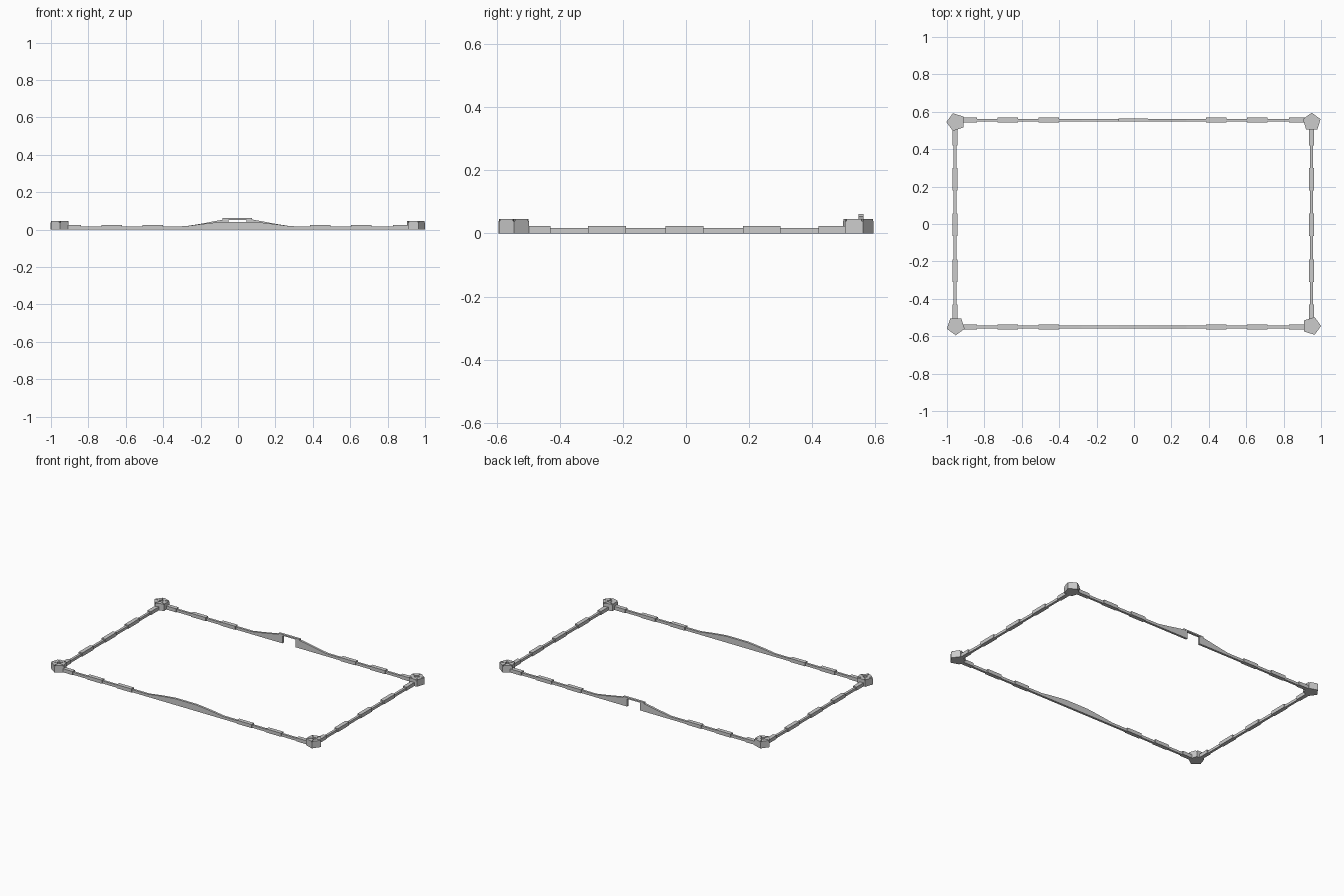
import bpy, bmesh
from math import cos, sin, pi, radians
from mathutils import Vector

if "Cube" in bpy.data.objects:
    bpy.data.objects.remove(bpy.data.objects["Cube"])

XL, XR, YF, YB = -0.955, 0.95, -0.55, 0.555


def mesh_object(name, bm):
    bmesh.ops.recalc_face_normals(bm, faces=bm.faces)
    me = bpy.data.meshes.new(name)
    bm.to_mesh(me)
    bm.free()
    ob = bpy.data.objects.new(name, me)
    bpy.context.collection.objects.link(ob)
    return ob


def prism(bm, pts, offset):
    """Extrude a closed 3D polygon along an offset."""
    off = Vector(offset)
    a = [bm.verts.new(p) for p in pts]
    b = [bm.verts.new(Vector(p) + off) for p in pts]
    bm.faces.new(a)
    bm.faces.new(b)
    n = len(a)
    for i in range(n):
        bm.faces.new((a[i], a[(i + 1) % n], b[(i + 1) % n], b[i]))


def block(bm, x0, x1, y0, y1, z0, z1):
    prism(bm, [(x0, y0, z0), (x1, y0, z0), (x1, y1, z0), (x0, y1, z0)],
          (0, 0, z1 - z0))


def profile_wall(name, y, outline, width=0.015):
    bm = bmesh.new()
    prism(bm, [(x, y - width / 2, z) for x, z in outline], (0, width, 0))
    return mesh_object(name, bm)


# Front wall with a gentle central hump
hump = [(0.28, 0.018), (0.2, 0.029), (0.13, 0.037), (0.08, 0.042)]
top = [(-x, z) for x, z in hump] + hump[::-1]
profile_wall("front_wall", YF,
             [(XL, 0), (XL, 0.017)] + top + [(XR, 0.017), (XR, 0)])

# Back wall in two halves that rise towards the gateway
rise = [(0.28, 0.018), (0.2, 0.031), (0.13, 0.044), (0.08, 0.053)]
profile_wall("back_wall_left", YB,
             [(XL, 0), (XL, 0.017)] + [(-x, z) for x, z in rise]
             + [(-0.052, 0.053), (-0.052, 0)])
profile_wall("back_wall_right", YB,
             [(XR, 0), (XR, 0.017)] + rise + [(0.045, 0.053), (0.045, 0)])

# Lintel over the gateway
bm = bmesh.new()
block(bm, -0.082, 0.075, YB - 0.008, YB + 0.008, 0.052, 0.061)
mesh_object("gate_lintel", bm)

# Side walls
for name, x in (("left_wall", XL - 0.002), ("right_wall", XR - 0.002)):
    bm = bmesh.new()
    block(bm, x - 0.008, x + 0.008, -0.545, 0.545, 0, 0.017)
    mesh_object(name, bm)

# Thicker, taller wall sections spaced along each wall
W, H = 0.0135, 0.024
for name, y in (("front_buttresses", YF), ("back_buttresses", YB)):
    bm = bmesh.new()
    for x0, x1 in ((-0.93, -0.84), (-0.73, -0.62), (-0.51, -0.40),
                   (0.385, 0.495), (0.605, 0.715), (0.83, 0.93)):
        block(bm, x0, x1, y - W, y + W, 0, H)
    mesh_object(name, bm)
for name, x in (("left_buttresses", XL - 0.002), ("right_buttresses", XR - 0.002)):
    bm = bmesh.new()
    for y0, y1 in ((-0.52, -0.43), (-0.31, -0.19), (-0.065, 0.055),
                   (0.18, 0.30), (0.42, 0.52)):
        block(bm, x - W, x + W, y0, y1, 0, H)
    mesh_object(name, bm)


# Five-sided corner towers with a raised parapet block on each side
def tower(name, cx, cy, turn):
    bm = bmesh.new()
    c = Vector((cx, cy, 0))
    ring = [Vector((cos(radians(turn) + i * 2 * pi / 5),
                    sin(radians(turn) + i * 2 * pi / 5), 0)) * 0.05
            for i in range(5)]
    prism(bm, [c + p for p in ring], (0, 0, 0.039))
    lift = Vector((0, 0, 0.039))
    for i in range(5):
        p, q = ring[i], ring[(i + 1) % 5]
        a, b = p.lerp(q, 0.07), p.lerp(q, 0.93)
        prism(bm, [c + lift + v for v in (a, b, b * 0.3, a * 0.3)],
              (0, 0, 0.007))
    return mesh_object(name, bm)


tower("front_right_tower", 0.95, -0.545, 0)
tower("back_right_tower", 0.95, 0.545, 90)
tower("back_left_tower", -0.953, 0.545, 180)
tower("front_left_tower", -0.953, -0.545, 270)
